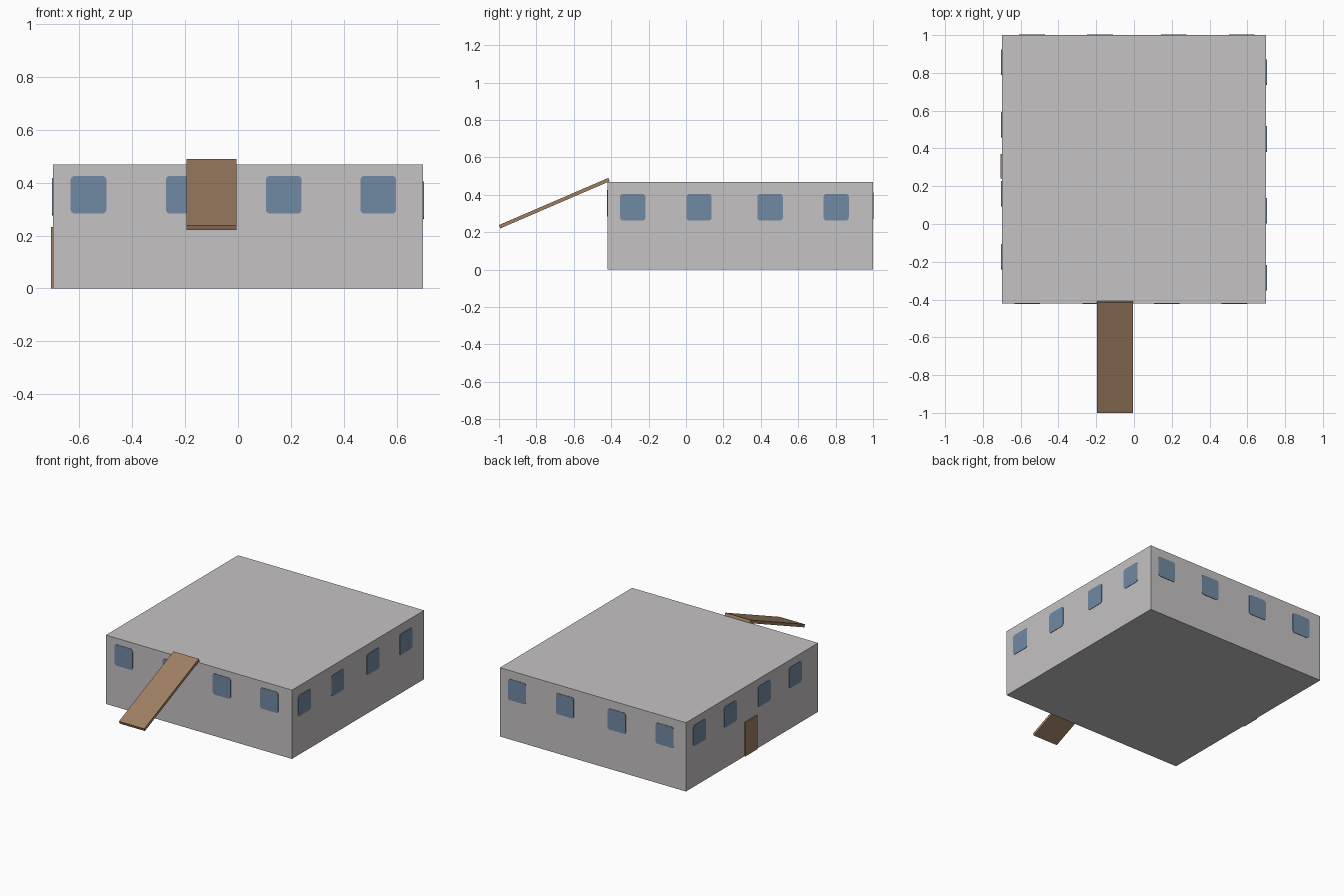
import bpy, bmesh, math
from mathutils import Matrix, Vector

if "Cube" in bpy.data.objects:
    bpy.data.objects.remove(bpy.data.objects["Cube"])


def material(name, rgb):
    m = bpy.data.materials.new(name)
    m.diffuse_color = (*rgb, 1)
    m.use_nodes = True
    m.node_tree.nodes["Principled BSDF"].inputs["Base Color"].default_value = m.diffuse_color
    return m


GREY = material("wall_grey", (0.56, 0.54, 0.55))
BLUE = material("window_blue", (0.165, 0.255, 0.37))
BROWN = material("wood_brown", (0.35, 0.215, 0.125))

X0, X1, Y0, Y1, TOP = -0.7, 0.7, -0.42, 1.0, 0.468


def prism(name, points, direction, mat):
    """Extrude a flat polygon along a direction."""
    bm = bmesh.new()
    face = bm.faces.new([bm.verts.new(p) for p in points])
    ext = bmesh.ops.extrude_face_region(bm, geom=[face])
    moved = [v for v in ext["geom"] if isinstance(v, bmesh.types.BMVert)]
    bmesh.ops.translate(bm, verts=moved, vec=direction)
    bmesh.ops.recalc_face_normals(bm, faces=bm.faces)
    me = bpy.data.meshes.new(name)
    bm.to_mesh(me)
    bm.free()
    me.materials.append(mat)
    ob = bpy.data.objects.new(name, me)
    bpy.context.collection.objects.link(ob)
    return ob


def rounded_rect(w, h, r, steps=4):
    pts = []
    for i, (sx, sy) in enumerate([(1, 1), (-1, 1), (-1, -1), (1, -1)]):
        for k in range(steps + 1):
            a = math.pi / 2 * (i + k / steps)
            pts.append((sx * (w / 2 - r) + r * math.cos(a),
                        sy * (h / 2 - r) + r * math.sin(a)))
    return pts


def window(name, wall, at, z, w=0.135, h=0.142):
    """Thin rounded pane on one of the four walls."""
    axis, pos, sign = wall
    pts = []
    for u, v in rounded_rect(w, h, 0.015):
        p = [at + u, at + u, z + v]
        p[axis] = pos - sign * 0.002
        pts.append(p)
    d = Vector((0, 0, 0))
    d[axis] = sign * 0.005
    prism(name, pts, d, BLUE)


# Building block
prism("building", [(X0, Y0, 0), (X1, Y0, 0), (X1, Y1, 0), (X0, Y1, 0)],
      Vector((0, 0, TOP)), GREY)

# Four windows on each wall: axis, wall position, outward sign
walls = {
    "front": ((1, Y0, -1), (-0.565, -0.205, 0.173, 0.53), 0.354),
    "right": ((0, X1, 1), (-0.285, 0.07, 0.45, 0.803), 0.333),
    "back": ((1, Y1, 1), (-0.54, -0.18, 0.21, 0.57), 0.34),
    "left": ((0, X0, -1), (-0.173, 0.16, 0.525, 0.855), 0.347),
}
for side, (wall, places, z) in walls.items():
    for i, at in enumerate(places):
        window(f"{side}_window_{i + 1}", wall, at, z)

# Door on the left wall
prism("door", [(X0 + 0.002, 0.242, 0), (X0 + 0.002, 0.37, 0),
               (X0 + 0.002, 0.37, 0.232), (X0 + 0.002, 0.242, 0.232)],
      Vector((-0.009, 0, 0)), BROWN)

# Sloping plank at the front roof edge
prism("sloping_plank", [(-0.195, -1.0, 0.238), (-0.195, -0.993, 0.22),
                        (-0.195, -0.408, 0.472), (-0.195, -0.415, 0.49)],
      Vector((0.19, 0, 0)), BROWN)
